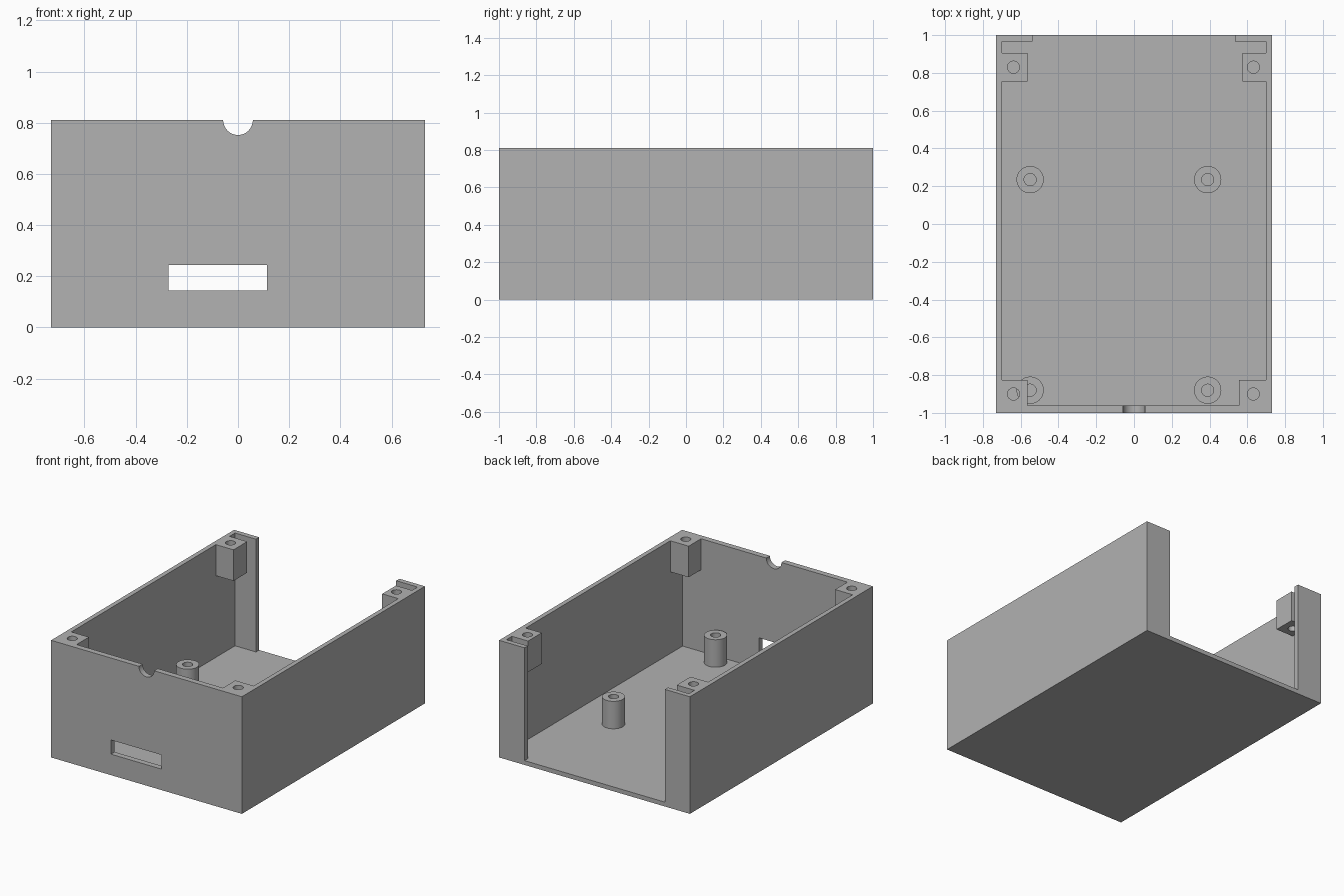
import bpy
import bmesh
from mathutils import Matrix, Vector

if "Cube" in bpy.data.objects:
    bpy.data.objects.remove(bpy.data.objects["Cube"], do_unlink=True)

# Single plastic colour
grey = bpy.data.materials.new("grey_plastic")
grey.use_nodes = True
colour = (0.445, 0.445, 0.445, 1)
grey.diffuse_color = colour
grey.node_tree.nodes["Principled BSDF"].inputs["Base Color"].default_value = colour


def add_object(name, bm):
    mesh = bpy.data.meshes.new(name)
    bm.to_mesh(mesh)
    bm.free()
    obj = bpy.data.objects.new(name, mesh)
    bpy.context.collection.objects.link(obj)
    mesh.materials.append(grey)
    return obj


def box(name, low, high):
    low, high = Vector(low), Vector(high)
    bm = bmesh.new()
    place = Matrix.Translation((low + high) / 2) @ Matrix.Diagonal((*(high - low), 1))
    bmesh.ops.create_cube(bm, size=1, matrix=place)
    return add_object(name, bm)


def cylinder(name, centre, radius, depth, turn=Matrix()):
    bm = bmesh.new()
    bmesh.ops.create_cone(bm, cap_ends=True, segments=48, radius1=radius, radius2=radius,
                          depth=depth, matrix=Matrix.Translation(centre) @ turn)
    return add_object(name, bm)


def cut(target, *cutters):
    """Subtract each cutter from the target, then remove the cutter."""
    bpy.ops.object.select_all(action='DESELECT')
    bpy.context.view_layer.objects.active = target
    target.select_set(True)
    for cutter in cutters:
        mod = target.modifiers.new("cut", 'BOOLEAN')
        mod.operation = 'DIFFERENCE'
        mod.solver = 'EXACT'
        mod.object = cutter
        bpy.ops.object.modifier_apply(modifier=mod.name)
        bpy.data.objects.remove(cutter, do_unlink=True)
    bpy.ops.object.shade_smooth_by_angle(angle=0.5)


HEIGHT, FLOOR = 0.81, 0.03
WALL_X, FRONT_Y, LIP_Y = 0.698, -0.96, 0.965

# Open-topped case with back panel opening, port slot and cable notch
case = box("case", (-0.73, -1, 0), (0.73, 1, HEIGHT))
cut(case,
    box("cavity", (-WALL_X, FRONT_Y, FLOOR), (WALL_X, LIP_Y, 1)),
    box("back_opening", (-0.538, 0.8, FLOOR), (0.535, 1.1, 1)),
    box("port_slot", (-0.272, -1.1, 0.145), (0.114, -0.9, 0.243)),
    cylinder("cable_notch", (0, -1, HEIGHT), 0.058, 0.2, Matrix.Rotation(1.5707963, 4, 'X')))

# Corner screw posts hanging from the rim: inner x, y range, hole centre
posts = {
    "back_right_post": (-0.563, 0.755, 0.905, -0.638, 0.83),
    "back_left_post": (0.575, 0.755, 0.905, 0.632, 0.83),
    "front_right_post": (-0.563, FRONT_Y, -0.825, -0.638, -0.9),
    "front_left_post": (0.557, FRONT_Y, -0.825, 0.632, -0.9),
}
for name, (inner, y0, y1, hx, hy) in posts.items():
    outer = WALL_X if inner > 0 else -WALL_X
    post = box(name, (min(inner, outer), y0, 0.595), (max(inner, outer), y1, HEIGHT))
    cut(post, cylinder("screw_hole", (hx, hy, 0.7), 0.032, 1))

# Hollow standoffs on the floor
TOP = 0.22
for side, x in (("right", -0.55), ("left", 0.39)):
    for end, y in (("front", -0.88), ("back", 0.235)):
        standoff = cylinder(f"{end}_{side}_standoff", (x, y, (FLOOR + TOP) / 2),
                            0.072, TOP - FLOOR)
        cut(standoff, cylinder("standoff_hole", (x, y, 0.1), 0.032, 1))
